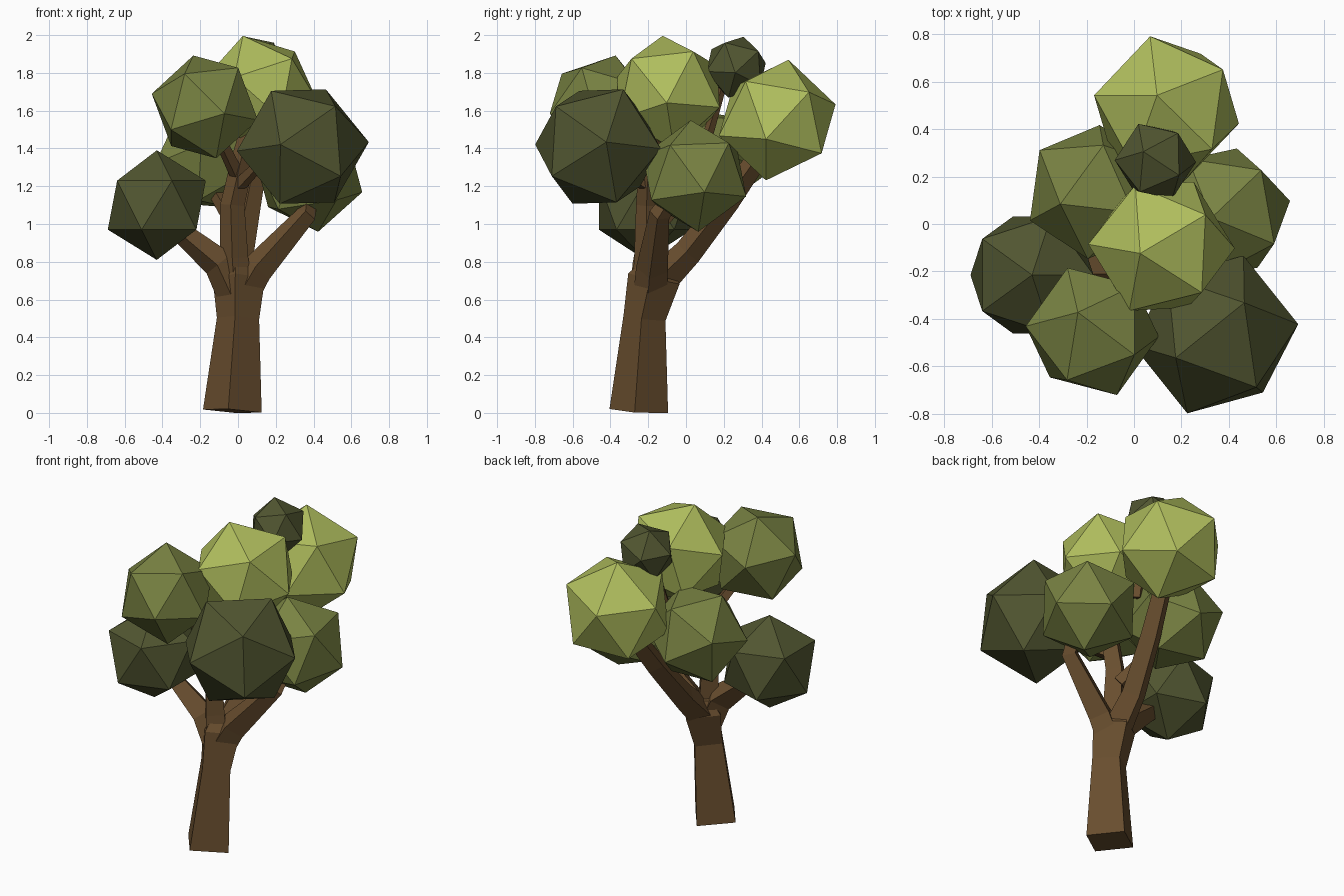
import bpy, bmesh, math
from mathutils import Matrix, Vector

cube = bpy.data.objects.get("Cube")
if cube:
    bpy.data.objects.remove(cube, do_unlink=True)


def material(name, color):
    mat = bpy.data.materials.new(name)
    mat.use_nodes = True
    mat.diffuse_color = (*color, 1)
    bsdf = mat.node_tree.nodes["Principled BSDF"]
    bsdf.inputs["Base Color"].default_value = (*color, 1)
    bsdf.inputs["Roughness"].default_value = 0.9
    return mat


bark = material("bark brown", (0.14, 0.076, 0.028))
light = material("light leaf green", (0.43, 0.51, 0.11))
mid = material("mid leaf green", (0.19, 0.225, 0.055))
dark = material("dark leaf green", (0.082, 0.092, 0.03))


def finish(name, bm, mat):
    mesh = bpy.data.meshes.new(name)
    bmesh.ops.recalc_face_normals(bm, faces=bm.faces)
    bm.to_mesh(mesh)
    bm.free()
    mesh.materials.append(mat)
    bpy.context.collection.objects.link(bpy.data.objects.new(name, mesh))


def foliage(name, mat, center, radius, corner, neighbour):
    """Icosahedron turned so one corner and an adjacent one point as given."""
    z = Vector(corner).normalized()
    x = Vector(neighbour)
    x = (x - z * x.dot(z)).normalized()
    turn = Matrix((x, z.cross(x), z)).transposed().to_4x4()
    bm = bmesh.new()
    bmesh.ops.create_icosphere(bm, subdivisions=1, radius=radius,
                               matrix=Matrix.Translation(center) @ turn)
    finish(name, bm, mat)


def limb(name, path, radii, phase=-8):
    """Four-sided tapering tube along a path."""
    pts = [Vector(p) for p in path]
    bm = bmesh.new()
    rings = []
    for i, (p, r) in enumerate(zip(pts, radii)):
        along = pts[min(i + 1, len(pts) - 1)] - pts[max(i - 1, 0)]
        turn = Vector((0, 0, 1)).rotation_difference(along)
        angles = [math.radians(phase + 90 * k) for k in range(4)]
        rings.append([bm.verts.new(p + turn @ Vector((r * math.cos(a), r * math.sin(a), 0)))
                      for a in angles])
    for a, b in zip(rings, rings[1:]):
        for k in range(4):
            n = (k + 1) % 4
            bm.faces.new((a[k], a[n], b[n], b[k]))
    bm.faces.new(rings[0])
    bm.faces.new(rings[-1])
    finish(name, bm, bark)


# Trunk, flaring at the fork
limb("trunk", [(-.03, -.25, .01), (0, -.22, .5), (.005, -.17, .71), (0, -.16, .79)],
     [.157, .113, .14, .08])

# Branches, each ending inside its foliage
limb("right_branch", [(-.02, -.2, .62), (-.1, -.2, .79), (-.27, -.2, .93), (-.42, -.21, 1.05)],
     [.09, .085, .06, .05])
limb("left_branch", [(.02, -.19, .62), (.1, -.18, .76), (.36, -.14, 1.05), (.38, -.03, 1.2)],
     [.09, .085, .055, .05])
limb("centre_branch", [(-.01, -.2, .68), (-.02, -.2, .82), (-.03, -.2, 1.1), (.03, -.19, 1.36),
                       (.09, -.12, 1.6)], [.085, .075, .065, .06, .05])
limb("back_branch", [(0, -.14, .7), (.01, .01, .85), (.06, .22, 1.12), (.11, .4, 1.38)],
     [.09, .075, .065, .055])
limb("front_left_twig", [(.0, -.2, 1.2), (.1, -.36, 1.3), (.26, -.46, 1.4)], [.04, .03, .025])
limb("front_right_twig", [(0, -.2, 1.25), (-.12, -.38, 1.5)], [.04, .03])
limb("back_right_twig", [(-.02, -.15, 1.0), (-.14, .05, 1.2)], [.045, .035])
limb("top_twig", [(.06, .1, 1.42), (.09, .2, 1.75)], [.03, .02])

# Foliage clumps
foliage("right_foliage", dark, (-.43, -.215, 1.1), .29, (0, 0, 1), (1, 0, .5))
foliage("front_right_foliage", mid, (-.176, -.453, 1.62), .29, (-.06, .08, .27), (.18, -.1, .21))
foliage("back_right_foliage", mid, (-.17, .135, 1.34), .295, (-.22, .17, .06), (.02, .28, -.08))
foliage("front_left_foliage", dark, (.343, -.466, 1.41), .353, (-.17, -.1, .3), (.13, .14, .3))
foliage("left_foliage", mid, (.375, .045, 1.254), .3, (-.05, -.02, .3), (-.06, -.27, .12))
foliage("top_foliage", light, (.116, -.094, 1.697), .314, (-.09, -.03, .3), (.18, .13, .22))
foliage("back_foliage", light, (.137, .483, 1.55), .327, (-.04, .06, .32), (-.07, .31, .09))
foliage("small_top_foliage", dark, (.09, .265, 1.83), .174, (-.05, .04, .16), (-.07, .15, .03))
